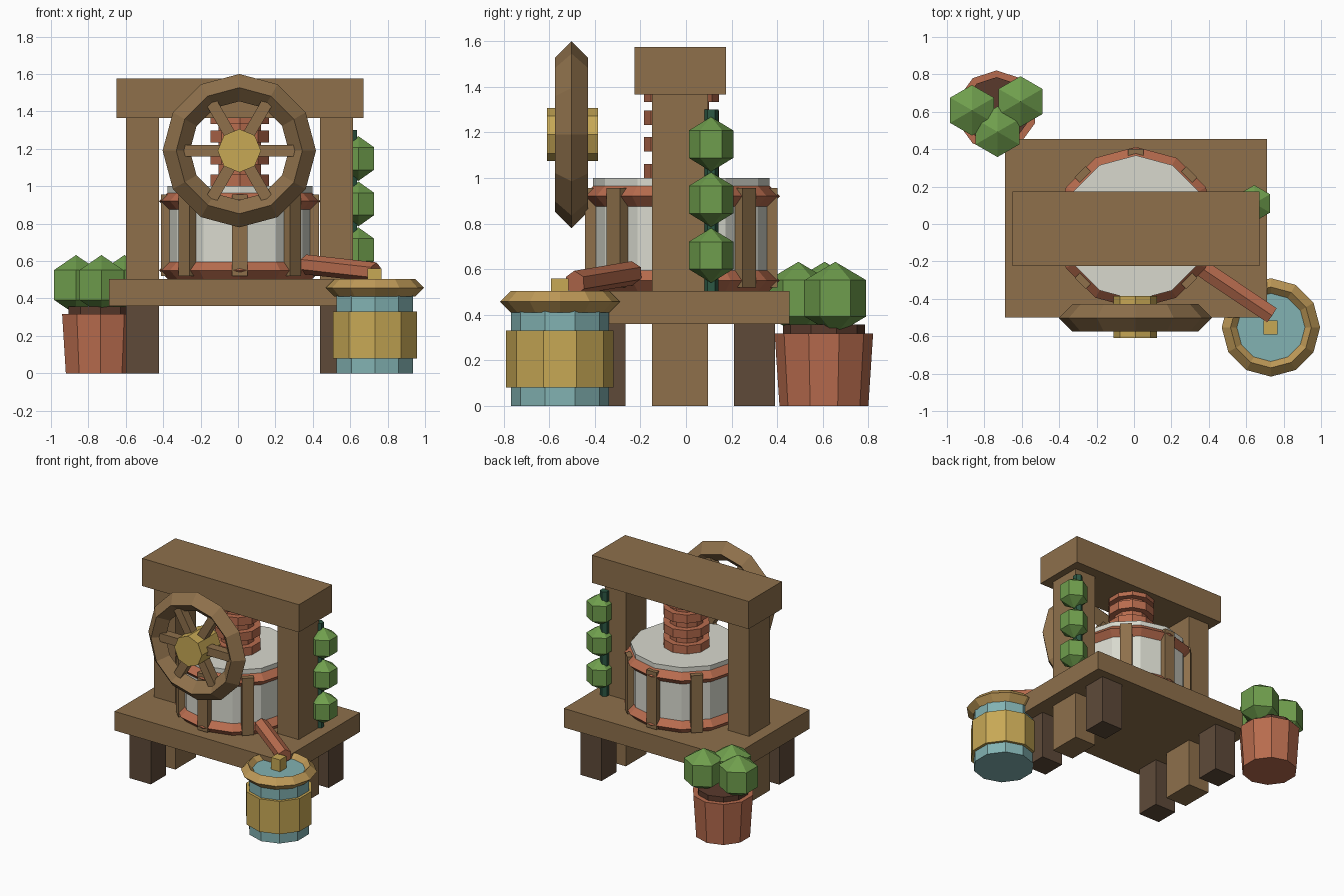
import bpy, math
from mathutils import Vector, Matrix

if "Cube" in bpy.data.objects:
    bpy.data.objects.remove(bpy.data.objects["Cube"])


def mat(name, hexcol):
    m = bpy.data.materials.new(name)
    rgb = [int(hexcol[i:i + 2], 16) / 255 for i in (0, 2, 4)]
    m.diffuse_color = [((c + 0.055) / 1.055) ** 2.4 if c > 0.04 else c / 12.92 for c in rgb] + [1]
    m.use_nodes = True
    m.node_tree.nodes["Principled BSDF"].inputs["Base Color"].default_value = m.diffuse_color
    return m


WOOD = mat("wood", "8E704B")
DARK = mat("dark_wood", "5E4A39")
RED = mat("terracotta", "B86C4E")
WHITE = mat("pale_drum", "D8D9CE")
GOLD = mat("gold", "C7A855")
TAN = mat("tan_rim", "BF9A58")
TEAL = mat("teal", "82B2B2")
GREEN = mat("leaf", "6F9E4D")
STEM = mat("stem", "2C5743")
SOIL = mat("soil", "5A3A2C")


def finish(name, m):
    o = bpy.context.object
    o.name = name
    o.data.materials.append(m)
    return o


def box(name, m, x0, x1, y0, y1, z0, z1):
    bpy.ops.mesh.primitive_cube_add(size=1, location=((x0 + x1) / 2, (y0 + y1) / 2, (z0 + z1) / 2))
    o = finish(name, m)
    o.data.transform(Matrix.Diagonal((x1 - x0, y1 - y0, z1 - z0, 1)))
    return o


def cone(name, m, x, y, z0, z1, r0, r1, sides):
    bpy.ops.mesh.primitive_cone_add(vertices=sides, radius1=r0, radius2=r1, depth=z1 - z0,
                                    location=(x, y, (z0 + z1) / 2))
    return finish(name, m)


def rod(name, m, a, b, r, sides):
    a, b = Vector(a), Vector(b)
    bpy.ops.mesh.primitive_cylinder_add(vertices=sides, radius=r, depth=(b - a).length, location=(a + b) / 2)
    o = finish(name, m)
    o.rotation_euler = (b - a).to_track_quat('Z', 'Y').to_euler()
    return o


def ring(name, m, loc, major, minor, rot=(0, 0, 0)):
    bpy.ops.mesh.primitive_torus_add(major_segments=12, minor_segments=4, major_radius=major,
                                     minor_radius=minor, location=loc, rotation=rot)
    return finish(name, m)


def leaf(name, x, y, z, r, rz):
    bpy.ops.mesh.primitive_uv_sphere_add(segments=6, ring_count=3, radius=1, location=(x, y, z))
    o = finish(name, GREEN)
    o.data.transform(Matrix.Diagonal((r, r, rz, 1)))
    return o


# Frame: table, posts, short legs, top beam
box("table_top", WOOD, -0.69, 0.71, -0.50, 0.455, 0.36, 0.505)
box("top_beam", WOOD, -0.65, 0.67, -0.225, 0.175, 1.365, 1.575)
for side, x in (("left", -0.60), ("right", 0.438)):
    box(side + "_post", WOOD, x, x + 0.178, -0.15, 0.097, 0, 1.37)
    box(side + "_front_leg", DARK, x, x + 0.178, -0.445, -0.265, 0, 0.37)
    box(side + "_back_leg", DARK, x, x + 0.178, 0.21, 0.39, 0, 0.37)

# Pressing drum with hoops and staves
CX, CY = 0.01, -0.02
cone("drum", WHITE, CX, CY, 0.50, 1.0, 0.387, 0.387, 12)
ring("lower_hoop", RED, (CX, CY, 0.55), 0.372, 0.06)
ring("upper_hoop", RED, (CX, CY, 0.92), 0.372, 0.06)
for i in range(8):
    a = i * math.pi / 4
    s = box("stave_%d" % i, WOOD, -0.03, 0.03, -0.042, 0.042, 0.52, 0.955)
    s.location.x, s.location.y = CX + 0.392 * math.cos(a), CY + 0.392 * math.sin(a)
    s.rotation_euler.z = a

# Screw with stacked threads
cone("screw_core", RED, CX, CY, 0.99, 1.37, 0.12, 0.12, 10)
for i, z in enumerate((1.03, 1.147, 1.265, 1.365)):
    cone("screw_thread_%d" % i, RED, CX, CY, z - 0.032, z + 0.032, 0.165, 0.165, 10)

# Hand wheel
WX, WY, WZ = 0.007, -0.502, 1.19
ring("wheel_rim", WOOD, (WX, WY, WZ), 0.337, 0.073, (math.pi / 2, 0, 0))
rod("wheel_hub", GOLD, (WX, -0.61, WZ), (WX, -0.385, WZ), 0.116, 8)
for i in range(3):
    s = box("wheel_spoke_%d" % i, WOOD, -0.32, 0.32, -0.033, 0.033, -0.031, 0.031)
    s.location = (WX, WY, WZ)
    s.rotation_euler.y = i * math.pi / 3

# Spout and tip
rod("spout", RED, (0.36, -0.235, 0.582), (0.735, -0.487, 0.54), 0.053, 6)
box("spout_tip", GOLD, 0.692, 0.768, -0.592, -0.515, 0.44, 0.56)

# Collecting barrel
BX, BY = 0.732, -0.553
cone("barrel_body", TEAL, BX, BY, 0, 0.47, 0.215, 0.215, 10)
cone("barrel_band", GOLD, BX, BY, 0.08, 0.33, 0.236, 0.236, 10)
ring("barrel_rim", TAN, (BX, BY, 0.457), 0.216, 0.047)

# Potted plant
cone("pot", RED, -0.735, 0.605, 0, 0.318, 0.195, 0.216, 10)
cone("soil", SOIL, -0.735, 0.605, 0.30, 0.357, 0.18, 0.18, 10)
for i, (x, y) in enumerate(((-0.866, 0.608), (-0.607, 0.655), (-0.73, 0.493))):
    leaf("bush_%d" % i, x, y, 0.472, 0.156, 0.16)

# Hanging vine on the right post
cone("vine_stem", STEM, 0.607, 0.11, 0.505, 1.30, 0.033, 0.033, 6)
for i, z in enumerate((0.66, 0.905, 1.148)):
    leaf("vine_leaf_%d" % i, 0.643, 0.11, z, 0.113, 0.12)
